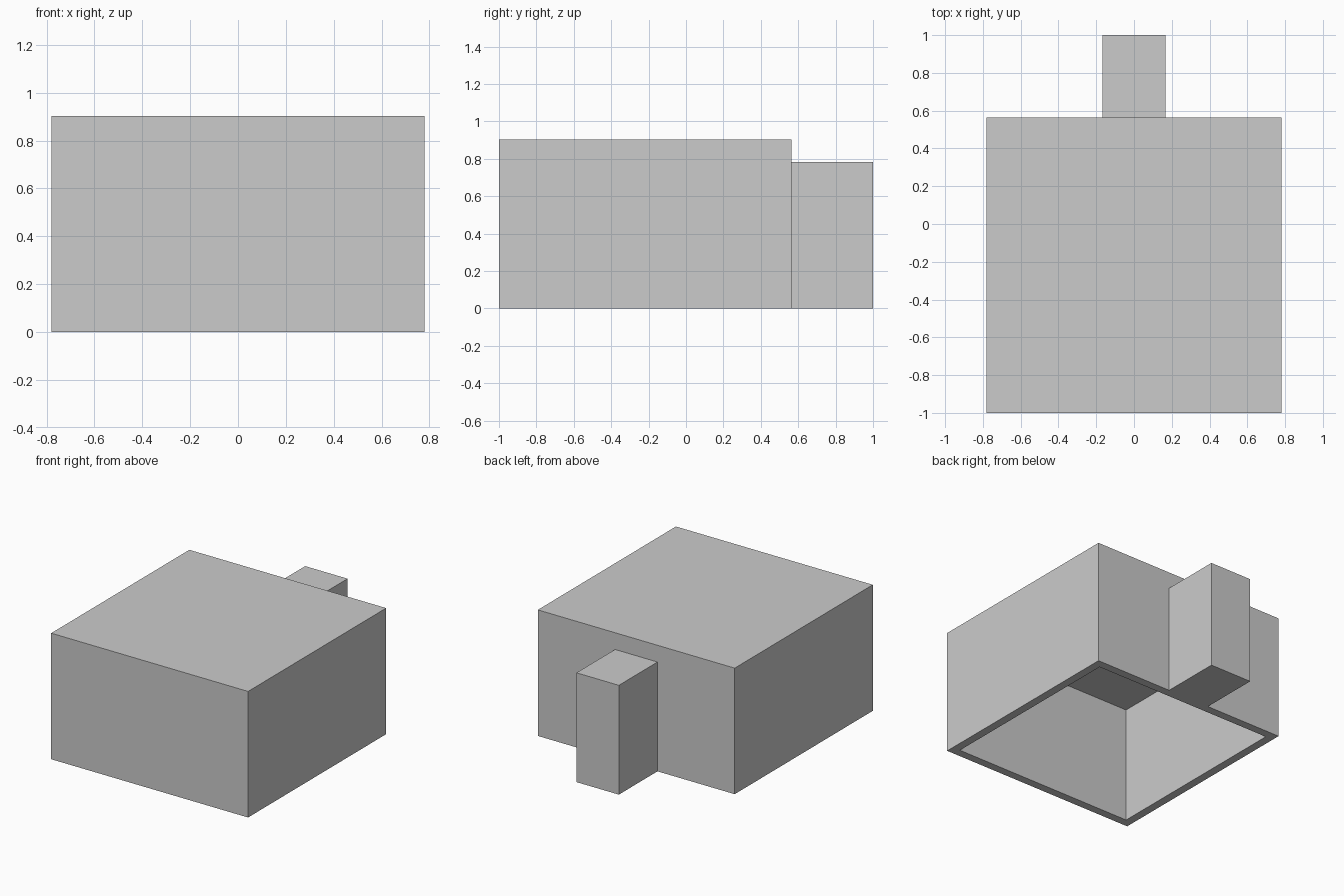
import bpy, bmesh

if "Cube" in bpy.data.objects:
    bpy.data.objects.remove(bpy.data.objects["Cube"])

WALL = 0.06


def box(name, x, y, z, open_bottom=False):
    """Axis-aligned box from (min, max) ranges, optionally without its bottom face."""
    bm = bmesh.new()
    bmesh.ops.create_cube(bm, size=1)
    for v in bm.verts:
        v.co = [r[0] if c < 0 else r[1] for c, r in zip(v.co, (x, y, z))]
    bmesh.ops.recalc_face_normals(bm, faces=bm.faces)
    if open_bottom:
        bottom = [f for f in bm.faces if f.normal.z < -0.5]
        bmesh.ops.delete(bm, geom=bottom, context='FACES_ONLY')
    mesh = bpy.data.meshes.new(name)
    bm.to_mesh(mesh)
    bm.free()
    obj = bpy.data.objects.new(name, mesh)
    bpy.context.collection.objects.link(obj)
    return obj


# Hollow main body, open underneath, walls thickened inwards
body = box("body_shell", (-0.78, 0.78), (-1.0, 0.563), (0, 0.903), open_bottom=True)
solid = body.modifiers.new("walls", 'SOLIDIFY')
solid.thickness = WALL
solid.offset = -1
solid.use_even_offset = True

# Solid block on the back, running through the wall to its inner face
box("back_block", (-0.168, 0.168), (0.563 - WALL, 1.0), (0, 0.783))
